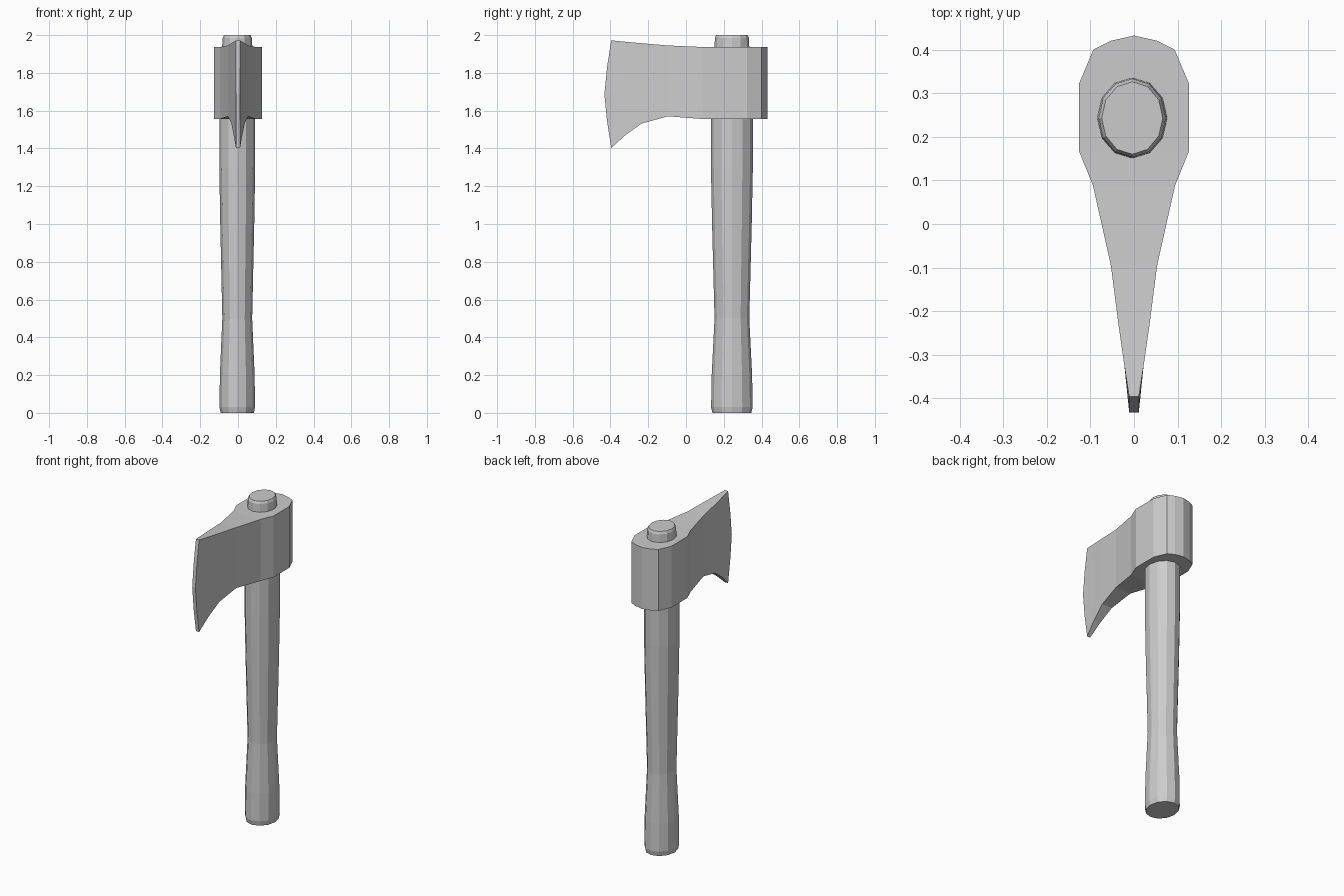
import bpy, bmesh, math

if "Cube" in bpy.data.objects:
    bpy.data.objects.remove(bpy.data.objects["Cube"])


def loft(name, rings, caps):
    """Skin a list of closed rings; caps is a list of index lists (ring, indices)."""
    bm = bmesh.new()
    vs = [[bm.verts.new(p) for p in r] for r in rings]
    n = len(rings[0])
    for a, b in zip(vs, vs[1:]):
        for i in range(n):
            j = (i + 1) % n
            bm.faces.new((a[i], a[j], b[j], b[i]))
    for ring, idx in caps:
        bm.faces.new([vs[ring][i] for i in idx])
    bmesh.ops.remove_doubles(bm, verts=bm.verts, dist=1e-4)
    bmesh.ops.recalc_face_normals(bm, faces=bm.faces)
    me = bpy.data.meshes.new(name)
    bm.to_mesh(me)
    bm.free()
    ob = bpy.data.objects.new(name, me)
    bpy.context.collection.objects.link(ob)
    return ob


# Handle: 12-sided oval shaft, (z, x radius, y radius)
SIDES = 12
profile = [(0, 0.088, 0.103), (0.03, 0.094, 0.11), (0.2, 0.092, 0.107),
           (0.5, 0.079, 0.092), (1.0, 0.09, 0.105), (1.3, 0.095, 0.111),
           (1.56, 0.095, 0.111), (1.8, 0.086, 0.1), (1.94, 0.08, 0.092),
           (1.985, 0.077, 0.09), (2.0, 0.07, 0.083)]
rings = [[(-0.004 + rx * math.cos(math.tau * i / SIDES),
           0.243 + ry * math.sin(math.tau * i / SIDES), z) for i in range(SIDES)]
         for z, rx, ry in profile]
loft("handle", rings, [(0, range(SIDES)), (-1, range(SIDES))])

# Axe head: stations from poll to cutting edge, (y, half width, bottom z, top z)
stations = [(0.432, 0, 1.556, 1.936), (0.42, 0.053, 1.556, 1.936),
            (0.40, 0.093, 1.556, 1.936), (0.322, 0.126, 1.556, 1.936),
            (0.167, 0.126, 1.556, 1.936), (0.088, 0.094, 1.556, 1.937),
            (-0.095, 0.053, 1.57, 1.945), (-0.235, 0.035, 1.532, 1.957),
            (-0.325, 0.022, 1.467, 1.965), (-0.396, 0.011, 1.402, 1.972)]
bulge = [0, 0.022, 0.036, 0.022, 0]  # curve of the cutting edge
L = len(bulge)
rings = []
for k, (y, w, z0, z1) in enumerate(stations):
    last = k == len(stations) - 1
    column = [(y - (bulge[i] if last else 0), z0 + (z1 - z0) * i / (L - 1))
              for i in range(L)]
    rings.append([(w, *c) for c in column] + [(-w, *c) for c in reversed(column)])
edge = [(-1, (i, i + 1, 2 * L - 2 - i, 2 * L - 1 - i)) for i in range(L - 1)]
loft("axe_head", rings, edge)
